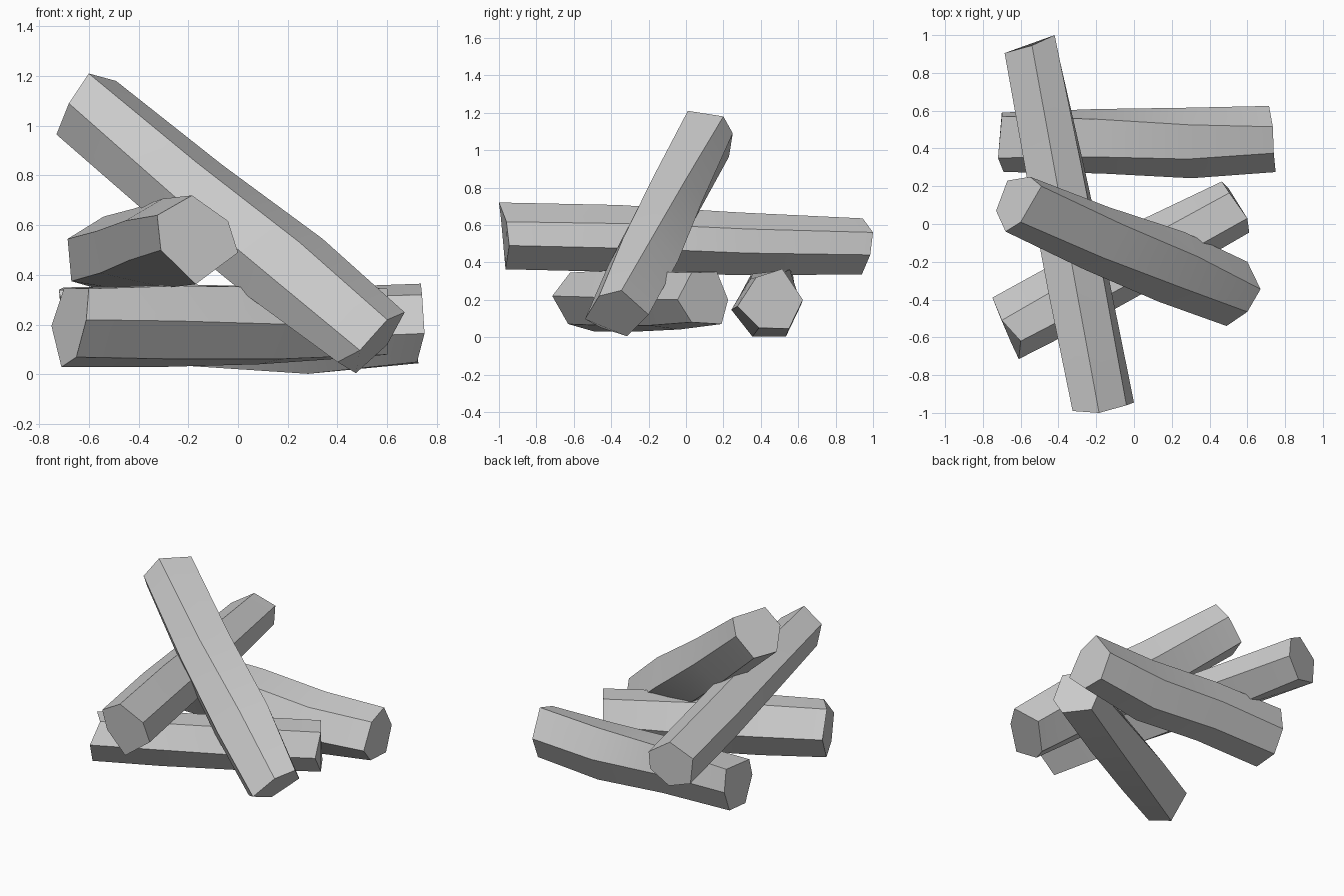
import bpy, bmesh, math
from mathutils import Vector

cube = bpy.data.objects.get("Cube")
if cube:
    bpy.data.objects.remove(cube, do_unlink=True)

# Single stone grey
grey = bpy.data.materials.new("pale_grey")
grey.use_nodes = True
GREY = (0.6, 0.6, 0.6, 1)
grey.diffuse_color = GREY
grey.node_tree.nodes["Principled BSDF"].inputs["Base Color"].default_value = GREY


def log(name, start, end, mids):
    """Six-sided log between two end outlines; mids = (position, swell, shift)."""
    start = [Vector(p) for p in start]
    end = [Vector(p) for p in end]
    rings = [start]
    for t, swell, shift in mids:
        ring = [a.lerp(b, t) for a, b in zip(start, end)]
        centre = sum(ring, Vector()) / len(ring)
        rings.append([centre + (p - centre) * swell + Vector(shift) for p in ring])
    rings.append(end)

    bm = bmesh.new()
    loops = [[bm.verts.new(p) for p in ring] for ring in rings]
    for a, b in zip(loops, loops[1:]):
        for i in range(len(a)):
            j = (i + 1) % len(a)
            bm.faces.new((a[i], a[j], b[j], b[i]))
    bm.faces.new(loops[0])
    bm.faces.new(loops[-1])
    bmesh.ops.recalc_face_normals(bm, faces=bm.faces)
    mesh = bpy.data.meshes.new(name)
    bm.to_mesh(mesh)
    bm.free()
    mesh.materials.append(grey)
    obj = bpy.data.objects.new(name, mesh)
    bpy.context.collection.objects.link(obj)
    bpy.ops.object.select_all(action="DESELECT")
    obj.select_set(True)
    bpy.context.view_layer.objects.active = obj
    bpy.ops.object.shade_smooth_by_angle(angle=math.radians(30))


# Log lying across the others, front to back
log("crossing_log",
    [(-.185, -1, .72), (-.04, -.96, .617), (0, -.945, .49),
     (-.17, -.965, .363), (-.31, -.96, .5), (-.325, -.99, .64)],
    [(-.54, .945, .635), (-.42, 1, .56), (-.42, .985, .44),
     (-.53, .94, .335), (-.67, .91, .375), (-.685, .905, .545)],
    [(.33, 1.06, (0, 0, .005)), (.66, 1.05, (0, 0, -.005))])

# Log leaning from the ground up over the pile
log("leaning_log",
    [(-.6, .01, 1.21), (-.49, .2, 1.18), (-.55, .25, 1.09),
     (-.67, .23, .965), (-.73, .07, .965), (-.68, -.04, 1.09)],
    [(.6, -.465, .22), (.67, -.345, .25), (.6, -.2, .12),
     (.474, -.315, .005), (.4, -.455, .05), (.49, -.54, .097)],
    [(.36, 1.07, (0, -.01, -.01)), (.7, 1.14, (0, 0, 0))])

# Log on the ground at the back
log("back_log",
    [(-.7, .57, .35), (-.72, .35, .34), (-.69, .275, .2),
     (-.69, .35, .035), (-.69, .52, .05), (-.7, .59, .2)],
    [(.735, .515, .365), (.74, .375, .32), (.75, .275, .165),
     (.72, .39, .05), (.725, .55, .045), (.715, .625, .2)],
    [(.35, 1.04, (0, 0, 0)), (.69, 1.1, (0, -.015, -.028))])

# Log on the ground at the front
log("front_log",
    [(-.7, -.51, .345), (-.6, -.62, .345), (-.61, -.715, .22),
     (-.65, -.63, .07), (-.71, -.49, .03), (-.75, -.39, .195)],
    [(.505, .165, .35), (.6, .03, .345), (.61, -.045, .2),
     (.6, .03, .08), (.5, .19, .07), (.465, .225, .2)],
    [(.3, 1.08, (0, 0, 0)), (.66, 1.07, (0, 0, -.005))])
